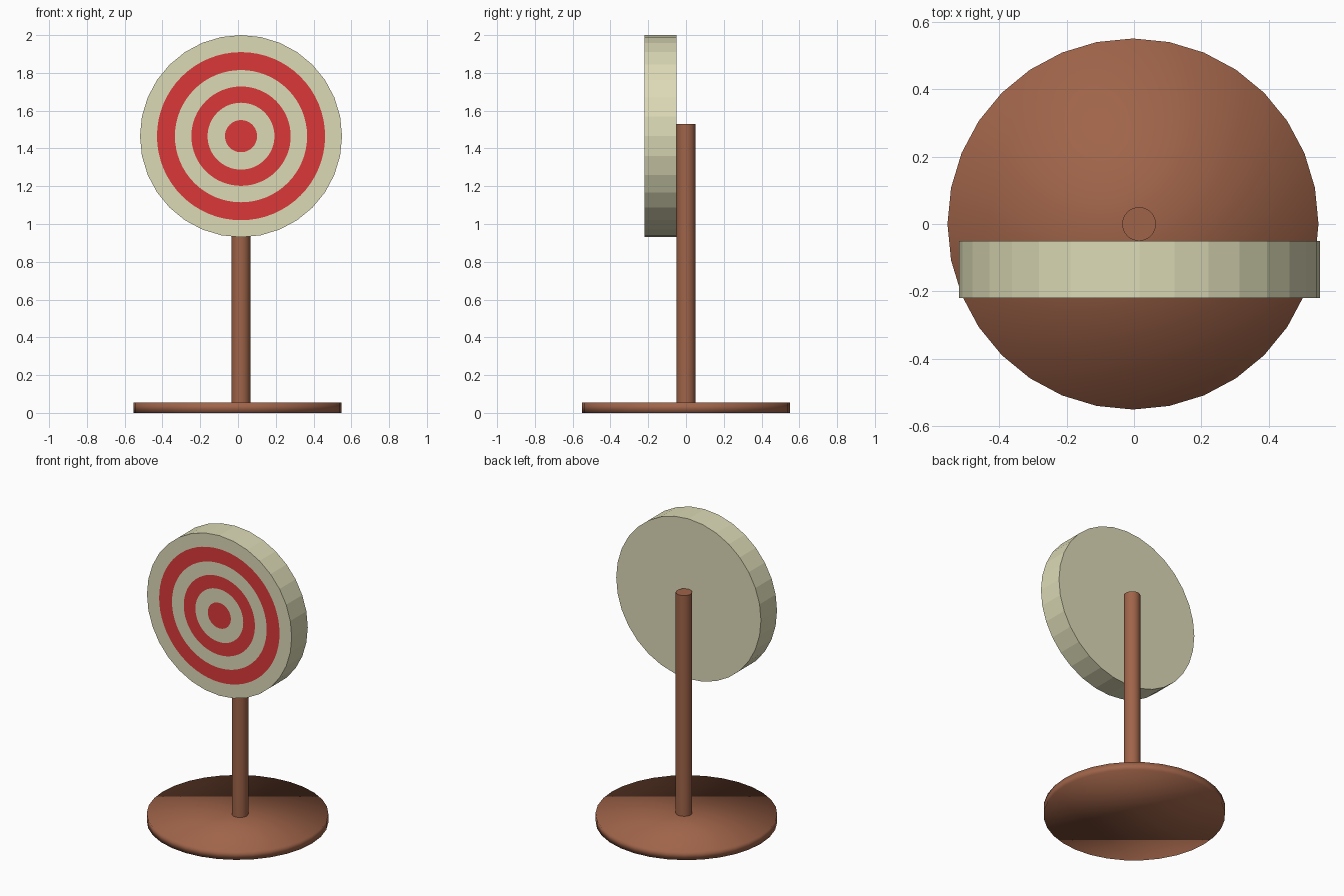
import bpy, bmesh, math

if "Cube" in bpy.data.objects:
    bpy.data.objects.remove(bpy.data.objects["Cube"])


def material(name, rgb):
    m = bpy.data.materials.new(name)
    m.diffuse_color = (*rgb, 1)
    m.use_nodes = True
    m.node_tree.nodes["Principled BSDF"].inputs["Base Color"].default_value = m.diffuse_color
    return m


BROWN = material("brown wood", (0.35, 0.127, 0.067))
CREAM = material("cream", (0.716, 0.701, 0.468))
RED = material("red", (0.71, 0.04, 0.04))


def cylinder(name, radius, x, z0, z1, sides=32):
    bpy.ops.mesh.primitive_cylinder_add(vertices=sides, radius=radius, depth=z1 - z0,
                                        location=(x, 0, (z0 + z1) / 2))
    ob = bpy.context.object
    ob.name = name
    ob.data.materials.append(BROWN)
    return ob


# round foot, softly shaded all over
cylinder("base", 0.55, -0.003, 0, 0.055)
bpy.ops.object.shade_smooth()

# upright post
cylinder("post", 0.05, 0.015, 0.05, 1.53)
bpy.ops.object.shade_smooth_by_angle(angle=math.radians(40))

# target disc: 32 flat sides, with rounder painted rings cut into the front
N, R, CX, CZ = 64, 0.535, 0.016, 1.465
FRONT, BACK = -0.22, -0.05
bm = bmesh.new()


def loop(radius, y, faceted=False):
    verts = []
    for i in range(N):
        a = 2 * math.pi * i / N
        r = radius * math.cos(math.pi / 32) if faceted and i % 2 else radius
        verts.append(bm.verts.new((CX + r * math.sin(a), y, CZ + r * math.cos(a))))
    return verts


def bridge(a, b, mat):
    for i in range(N):
        j = (i + 1) % N
        bm.faces.new((a[i], a[j], b[j], b[i])).material_index = mat


back = loop(R, BACK, True)
outer = loop(R, FRONT, True)
bm.faces.new(back)
bridge(back, outer, 0)
for k, radius in enumerate((0.445, 0.35, 0.263, 0.177, 0.085)):
    inner = loop(radius, FRONT)
    bridge(outer, inner, k % 2)
    outer = inner
bm.faces.new(outer).material_index = 1
bmesh.ops.recalc_face_normals(bm, faces=bm.faces)
mesh = bpy.data.meshes.new("target_disc")
bm.to_mesh(mesh)
bm.free()
mesh.materials.append(CREAM)
mesh.materials.append(RED)
bpy.context.collection.objects.link(bpy.data.objects.new("target_disc", mesh))
